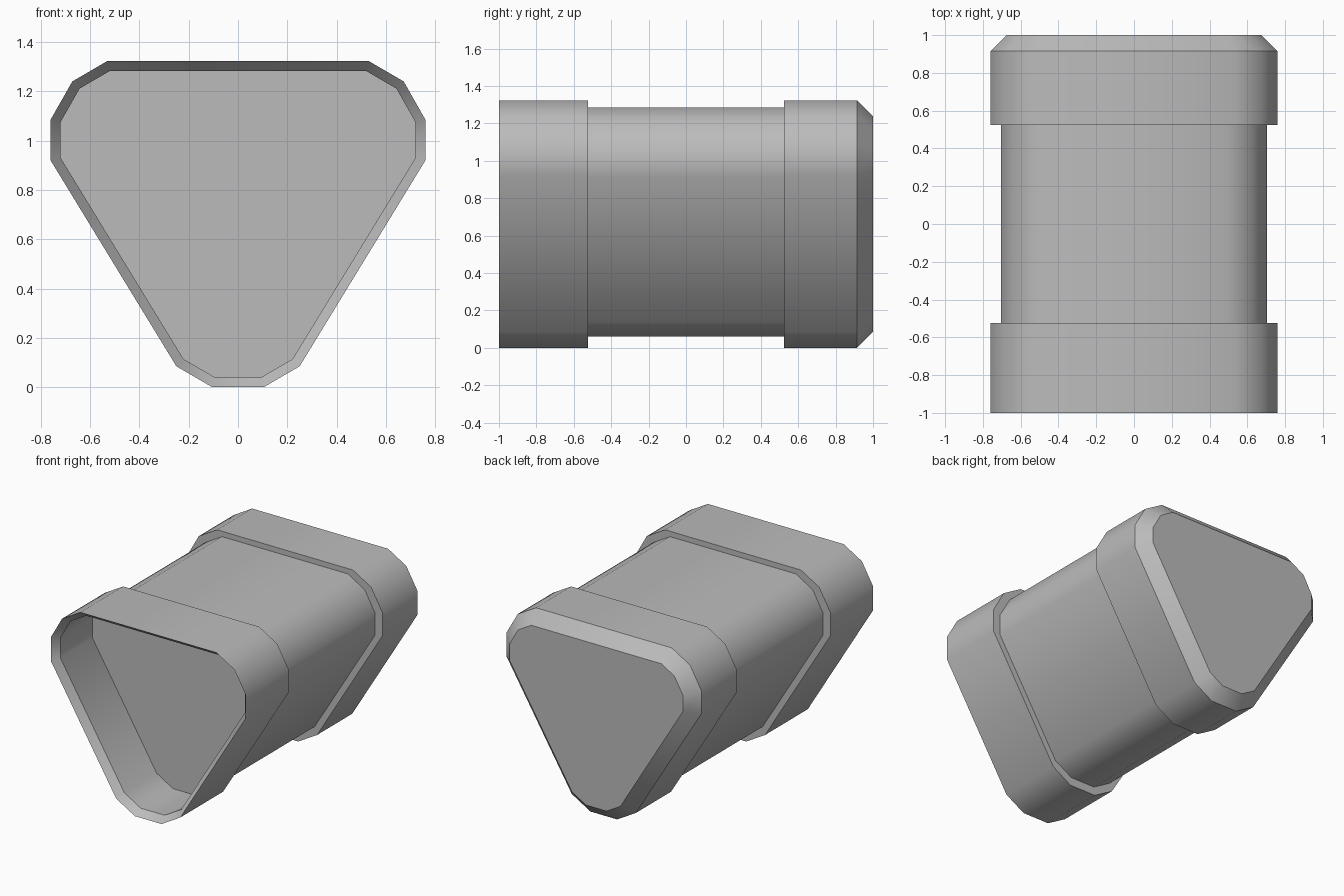
import bpy
import bmesh
from mathutils import Vector

cube = bpy.data.objects.get("Cube")
if cube:
    bpy.data.objects.remove(cube, do_unlink=True)

# One flat grey for everything
grey = bpy.data.materials.new("plain grey")
grey.use_nodes = True
colour = (0.5, 0.5, 0.5, 1)
grey.diffuse_color = colour
grey.node_tree.nodes["Principled BSDF"].inputs["Base Color"].default_value = colour

# Rounded triangle, right half from bottom to top, then mirrored
HALF = [(0.104, 0), (0.25, 0.085), (0.76, 0.92), (0.76, 1.085), (0.672, 1.24), (0.53, 1.323)]
OUTLINE = [Vector(p) for p in HALF] + [Vector((-x, z)) for x, z in reversed(HALF)]
CENTRE = Vector((0, 0.81))


def inset(amount):
    """Outline moved inwards by an even distance."""
    result = []
    for i, p in enumerate(OUTLINE):
        before = (p - OUTLINE[i - 1]).normalized()
        after = (OUTLINE[(i + 1) % len(OUTLINE)] - p).normalized()
        n1, n2 = Vector((-before.y, before.x)), Vector((-after.y, after.x))
        result.append(p + (n1 + n2) * amount / (1 + n1.dot(n2)))
    return result


def scaled(factor):
    return [CENTRE + (p - CENTRE) * factor for p in OUTLINE]


def loft(name, sections, cap_start=False, cap_end=False):
    """Join outlines placed along y into one skin."""
    bm = bmesh.new()
    rings = [[bm.verts.new((p.x, y, p.y)) for p in shape] for y, shape in sections]
    for a, b in zip(rings, rings[1:]):
        for i in range(len(a)):
            j = (i + 1) % len(a)
            bm.faces.new((a[i], b[i], b[j], a[j]))
    if cap_start:
        bm.faces.new(rings[0])
    if cap_end:
        bm.faces.new(rings[-1][::-1])
    mesh = bpy.data.meshes.new(name)
    bm.to_mesh(mesh)
    bm.free()
    mesh.materials.append(grey)
    obj = bpy.data.objects.new(name, mesh)
    bpy.context.collection.objects.link(obj)
    bpy.ops.object.select_all(action='DESELECT')
    obj.select_set(True)
    bpy.context.view_layer.objects.active = obj
    bpy.ops.object.shade_smooth_by_angle(angle=0.61)
    return obj


outer, waist, bore = inset(0), scaled(0.926), inset(0.04)
STEP = 0.523

# Open socket with a bevelled lip, and the collar around it
loft("front_collar", [(-0.59, bore), (-0.95, bore), (-1, outer), (-STEP, outer), (-STEP, waist)],
     cap_start=True)

# Narrower middle
loft("barrel", [(-STEP, waist), (STEP, waist)])

# Closed collar with a chamfered end
loft("rear_cap", [(STEP, waist), (STEP, outer), (0.915, outer), (1, inset(0.085))], cap_end=True)
